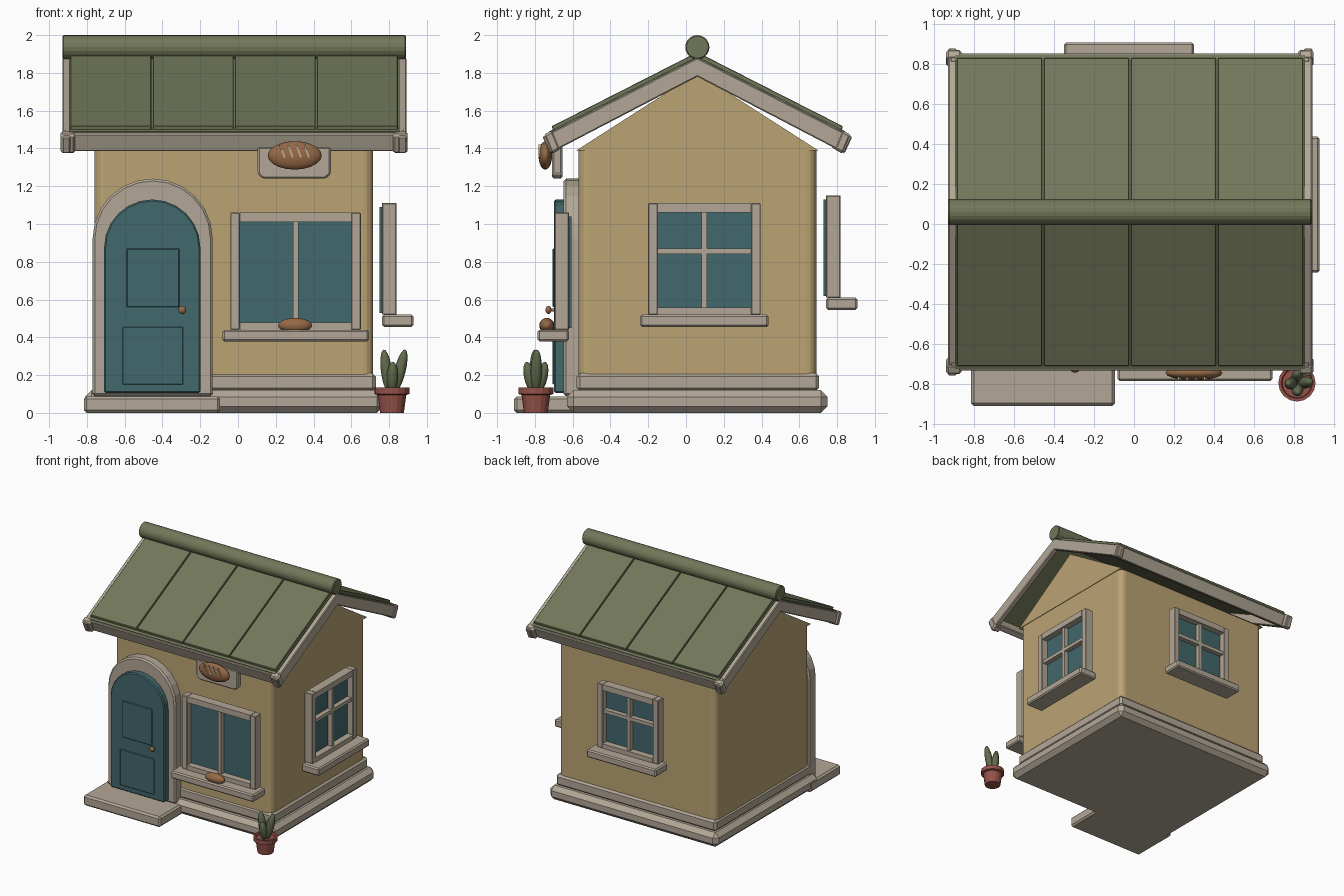
import bpy, bmesh, math
from mathutils import Matrix, Vector

cube = bpy.data.objects.get("Cube")
if cube:
    bpy.data.objects.remove(cube, do_unlink=True)

CX, CY = -0.02, 0.06      # centre of the house body


def material(name, r, g, b):
    m = bpy.data.materials.new(name)
    m.use_nodes = True
    m.diffuse_color = (r, g, b, 1)
    bsdf = next(n for n in m.node_tree.nodes if n.type == 'BSDF_PRINCIPLED')
    bsdf.inputs["Base Color"].default_value = (r, g, b, 1)
    return m


WALL = material("tan_plaster", .50, .37, .175)
TRIM = material("pale_wood", .45, .39, .31)
ROOF = material("olive_roof", .165, .185, .10)
TEAL = material("teal_paint", .055, .14, .15)
CLAY = material("red_clay", .30, .085, .065)
CRUST = material("brown_crust", .30, .14, .06)
SCORE = material("pale_score", .50, .42, .31)
LEAF = material("green_leaf", .12, .15, .075)


def finish(name, bm, mat, bevel=0, matrix=None, smooth=False):
    bmesh.ops.recalc_face_normals(bm, faces=bm.faces)
    me = bpy.data.meshes.new(name)
    bm.to_mesh(me)
    bm.free()
    me.materials.append(mat)
    ob = bpy.data.objects.new(name, me)
    bpy.context.collection.objects.link(ob)
    if matrix:
        ob.matrix_world = matrix
    if bevel:
        mod = ob.modifiers.new("bevel", 'BEVEL')
        mod.width, mod.segments = bevel, 1
        mod.limit_method = 'ANGLE'
    if smooth:
        for p in me.polygons:
            p.use_smooth = True
    return ob


def box(name, x, y, z, mat, bevel=0, matrix=None):
    bm = bmesh.new()
    bmesh.ops.create_cube(bm, size=1)
    for v in bm.verts:
        v.co = [(a + b) / 2 + c * (b - a) for (a, b), c in zip((x, y, z), v.co)]
    return finish(name, bm, mat, bevel, matrix)


def prism(name, pts, axis, lo, hi, mat, bevel=0):
    """Extrude a 2D outline along x (points are y, z) or along y (points are x, z)."""
    bm = bmesh.new()
    make = (lambda p, t: (t, p[0], p[1])) if axis == 'x' else (lambda p, t: (p[0], t, p[1]))
    face = bm.faces.new([bm.verts.new(make(p, lo)) for p in pts])
    ext = bmesh.ops.extrude_face_region(bm, geom=[face])
    shift = Vector((hi - lo, 0, 0) if axis == 'x' else (0, hi - lo, 0))
    bmesh.ops.translate(bm, vec=shift, verts=[g for g in ext["geom"] if isinstance(g, bmesh.types.BMVert)])
    return finish(name, bm, mat, bevel)


def ellipsoid(name, centre, radii, mat, rot=None):
    bm = bmesh.new()
    bmesh.ops.create_uvsphere(bm, u_segments=16, v_segments=10, radius=1)
    m = Matrix.Translation(centre) @ (rot or Matrix()) @ Matrix.Diagonal((*radii, 1))
    bmesh.ops.transform(bm, matrix=m, verts=bm.verts)
    return finish(name, bm, mat, smooth=True)


# Walls with softened vertical corners, gable block and plinth
walls = box("walls", (-.76, .715), (-.57, .69), (.1, 1.39), WALL)
bm = bmesh.new()
bm.from_mesh(walls.data)
upright = [e for e in bm.edges if abs(e.verts[0].co.z - e.verts[1].co.z) > 1]
bmesh.ops.bevel(bm, geom=upright, offset=.05, segments=4, profile=.5, affect='EDGES')
bm.to_mesh(walls.data)
bm.free()
prism("gable", [(CY - .64, 1.39), (CY + .64, 1.39), (CY, 1.80)], 'x', -.765, .72, WALL)
box("lower_plinth", (CX - .79, CX + .79), (CY - .69, CY + .69), (0, .12), TRIM, .035)
box("upper_plinth", (CX - .75, CX + .75), (CY - .64, CY + .645), (.115, .21), TRIM, .018)

# Roof: base sheets, raised panels, eaves boards and corner blocks on both slopes
for side, s in (("front", -1), ("back", 1)):
    def slope(pts):
        return [(CY + s * d, z) for d, z in pts]
    prism(side + "_roof_sheet", slope([(0, 1.887), (.785, 1.49), (.775, 1.465), (0, 1.855)]),
          'x', -.895, .855, ROOF)
    for i in range(4):
        left = -.89 + i * .435
        prism(f"{side}_roof_panel_{i + 1}", slope([(0, 1.91), (.77, 1.518), (.765, 1.495), (0, 1.88)]),
              'x', left + .004, left + .431, ROOF, .003)
    prism(side + "_eaves_board", slope([(.75, 1.50), (.795, 1.478), (.755, 1.383), (.71, 1.405)]),
          'x', -.92, .88, TRIM, .006)
    for end, x in (("right", -.94), ("left", .82)):
        prism(f"{side}_{end}_corner_block", slope([(.765, 1.497), (.815, 1.472), (.773, 1.37), (.723, 1.396)]),
              'x', x, x + .078, TRIM, .012)
for end, x in (("right", -.93), ("left", .85)):
    half = [(.82, 1.462), (.78, 1.374)]
    outline = ([(CY, 1.88)] + [(CY + d, z) for d, z in half] + [(CY, 1.78)]
               + [(CY - d, z) for d, z in reversed(half)])
    prism(end + "_gable_board", outline, 'x', x, x + .042, TRIM, .006)
ring = [(CY + .064 * math.cos(a * math.tau / 20), 1.936 + .064 * math.sin(a * math.tau / 20)) for a in range(20)]
prism("ridge_roll", ring, 'x', -.93, .89, ROOF, .006)


# Arched door, surround and step
def arch(cx, r, z0, spring, n=12):
    return [(cx - r, z0), (cx + r, z0)] + [
        (cx + r * math.cos(math.pi * i / n), spring + r * math.sin(math.pi * i / n)) for i in range(n + 1)]


prism("door_surround", arch(-.452, .318, .09, .922), 'y', -.648, -.55, TRIM, .012)
prism("door", arch(-.454, .255, .105, .875), 'y', -.698, -.64, TEAL, .008)
box("door_upper_panel", (-.59, -.31), (-.707, -.698), (.56, .87), TEAL, .004)
box("door_lower_panel", (-.612, -.29), (-.707, -.698), (.15, .455), TEAL, .004)
box("knob_stem", (-.303, -.287), (-.73, -.69), (.537, .553), CRUST)
ellipsoid("door_knob", (-.295, -.728, .545), (.021, .016, .021), CRUST)
box("door_step", (-.815, -.095), (-.91, -.5), (0, .088), TRIM, .014)


# Windows, made facing the front and then turned to their wall
def window(name, width, z0, z1, sill_w, sill_h, turn, place, cross):
    m = Matrix.Translation(place) @ Matrix.Rotation(math.radians(turn), 4, 'Z')
    h, b, front = width / 2, .05, -.075
    low = z0 + .038
    box(name + "_glass", (-h + .02, h - .02), (-.02, .015), (z0 + .01, z1 - .02), TEAL, 0, m)
    for part, x in (("left_jamb", (h - b, h)), ("right_jamb", (-h, -h + b))):
        box(f"{name}_{part}", x, (front, 0), (z0, z1), TRIM, .004, m)
    box(name + "_head", (-h + b, h - b), (front, 0), (z1 - b, z1), TRIM, 0, m)
    box(name + "_foot", (-h + b, h - b), (front, 0), (z0, low), TRIM, 0, m)
    box(name + "_mullion", (-.014, .014), (front + .015, 0), (low, z1 - b), TRIM, 0, m)
    if cross:
        mid = z0 + (z1 - z0) * .57
        box(name + "_crossbar", (-h + b, h - b), (front + .015, 0), (mid - .015, mid + .015), TRIM, 0, m)
    box(name + "_sill", (-sill_w / 2, sill_w / 2), (-.165, 0), (z0 - sill_h, z0), TRIM, .01, m)


window("front_window", .69, .44, 1.06, .775, .062, 0, (.305, -.62, 0), False)
window("side_window", .595, .52, 1.11, .68, .065, 90, (.763, .097, 0), True)
window("back_window", .57, .61, 1.15, .65, .065, 180, (-.025, .742, 0), True)

# Hanging sign with a scored loaf, and a small loaf on the sill
prism("sign_board", [(.13, 1.24), (.465, 1.24), (.492, 1.265), (.492, 1.41), (.103, 1.41), (.103, 1.265)],
      'y', -.71, -.655, TRIM, .01)
ellipsoid("sign_loaf", (.30, -.745, 1.363), (.143, .036, .075), CRUST)
for i in range(4):
    tilt = Matrix.Translation((.235 + i * .043, -.777, 1.385)) @ Matrix.Rotation(-.35, 4, 'Y')
    box(f"loaf_score_{i + 1}", (-.005, .005), (-.004, .012), (-.035, .035), SCORE, 0, tilt)
ellipsoid("sill_loaf", (.302, -.737, .463), (.09, .04, .04), CRUST)

# Potted plant: turned pot and pointed leaves
bm = bmesh.new()
profile = [(0, 0), (.063, 0), (.076, .095), (.093, .1), (.093, .135), (.078, .135), (.074, .115), (0, .115)]
verts = [bm.verts.new((r, 0, z)) for r, z in profile]
edges = [bm.edges.new(pair) for pair in zip(verts, verts[1:])]
bmesh.ops.spin(bm, geom=verts + edges, cent=(0, 0, 0), axis=(0, 0, 1), angle=math.tau, steps=16)
bmesh.ops.remove_doubles(bm, verts=bm.verts, dist=.0005)
finish("plant_pot", bm, CLAY, 0, Matrix.Translation((.815, -.795, 0)))
leaves = [((.80, -.795, .11), (.772, -.80, .335)), ((.83, -.795, .11), (.885, -.79, .335)),
          ((.815, -.78, .11), (.82, -.745, .27)), ((.815, -.81, .11), (.82, -.845, .27))]
for i, (base, tip) in enumerate(leaves):
    base, tip = Vector(base), Vector(tip)
    rot = (tip - base).to_track_quat('Z', 'Y').to_matrix().to_4x4()
    ellipsoid(f"leaf_{i + 1}", (base + tip) / 2, (.03, .03, (tip - base).length / 2), LEAF, rot)
